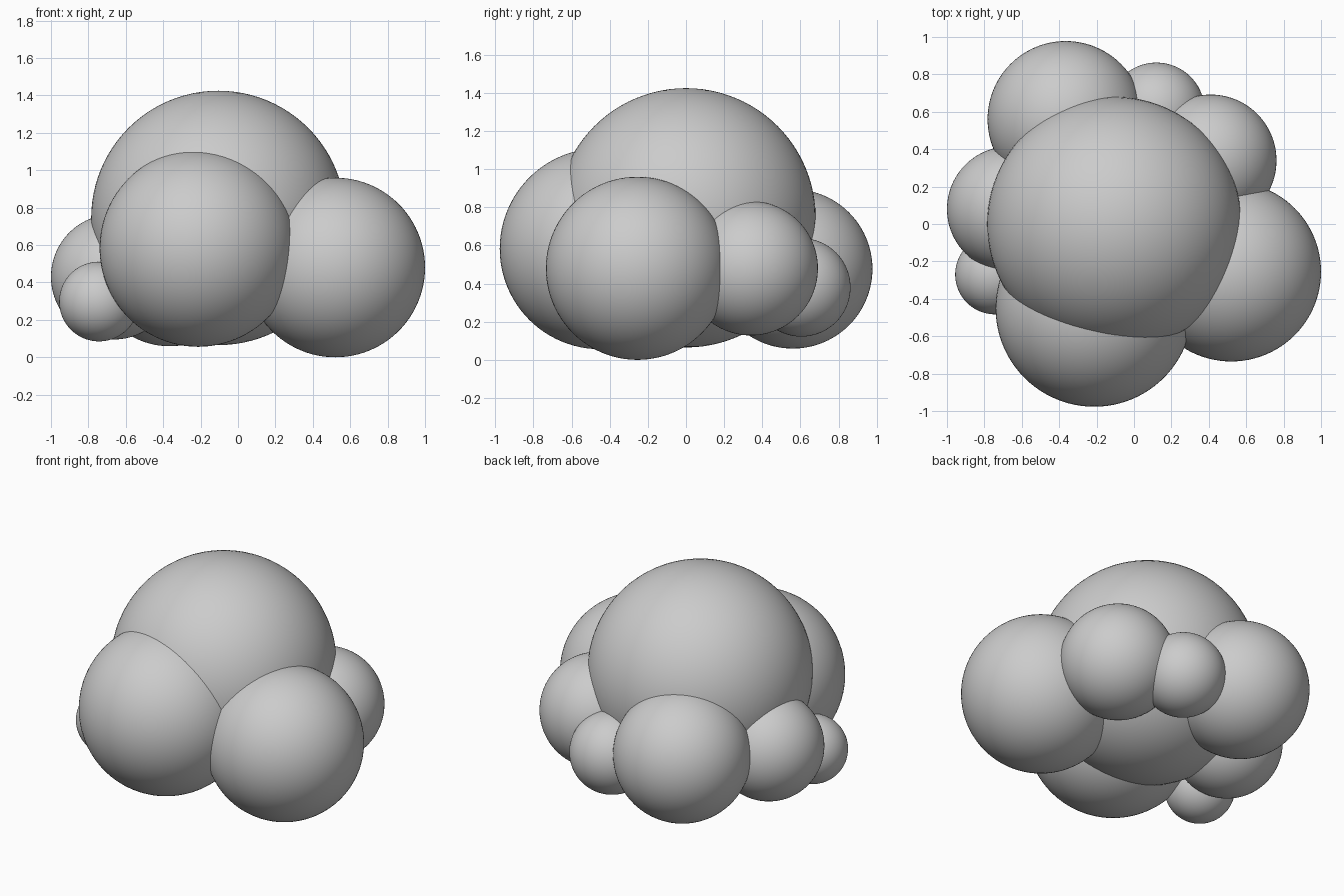
import bpy

if "Cube" in bpy.data.objects:
    bpy.data.objects.remove(bpy.data.objects["Cube"])

# Cloud made of overlapping puffs: name -> (centre, radius)
PUFFS = {
    "main_puff": ((-0.105, 0.0, 0.745), 0.68),
    "front_puff": ((-0.213, -0.45, 0.583), 0.527),
    "right_puff": ((0.52, -0.255, 0.48), 0.48),
    "back_right_puff": ((0.41, 0.34, 0.48), 0.352),
    "small_back_puff": ((0.12, 0.605, 0.38), 0.258),
    "back_left_puff": ((-0.365, 0.56, 0.477), 0.418),
    "left_puff": ((-0.665, 0.08, 0.43), 0.335),
    "small_left_puff": ((-0.743, -0.27, 0.298), 0.213),
}


def add_puff(name, centre, radius):
    bpy.ops.mesh.primitive_uv_sphere_add(segments=96, ring_count=48,
                                         radius=radius, location=centre)
    puff = bpy.context.object
    puff.name = name
    bpy.ops.object.shade_smooth()


for name, (centre, radius) in PUFFS.items():
    add_puff(name, centre, radius)
